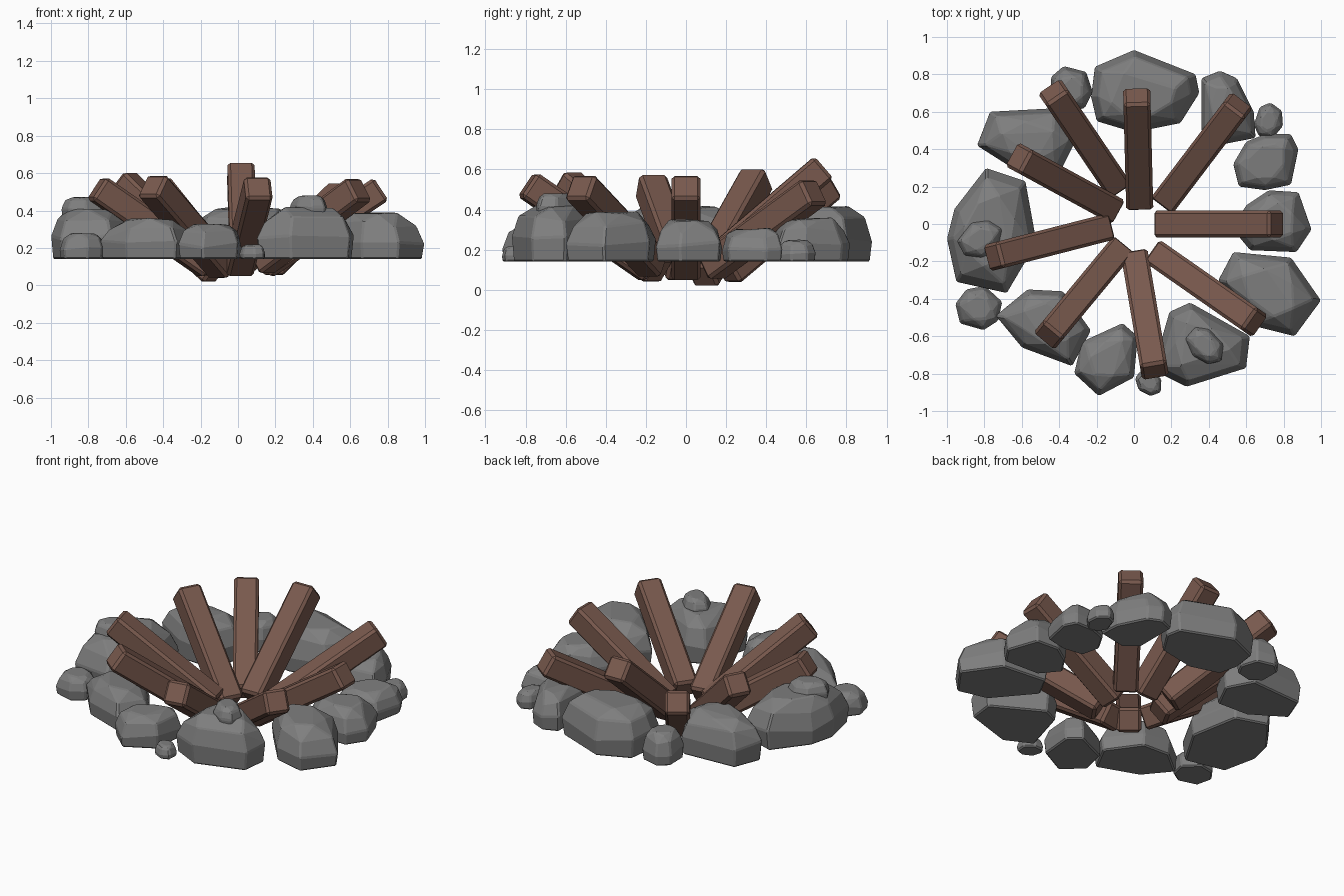
import bpy, bmesh, math, random
from mathutils import Vector, Matrix

random.seed(4)
if "Cube" in bpy.data.objects:
    bpy.data.objects.remove(bpy.data.objects["Cube"], do_unlink=True)


def material(name, color):
    mat = bpy.data.materials.new(name)
    mat.use_nodes = True
    mat.diffuse_color = color
    bsdf = mat.node_tree.nodes["Principled BSDF"]
    bsdf.inputs["Base Color"].default_value = color
    bsdf.inputs["Roughness"].default_value = 0.9
    return mat


stone_grey = material("stone grey", (0.21, 0.21, 0.21, 1))
wood_brown = material("wood brown", (0.19, 0.1, 0.075, 1))


def finish(name, bm, mat, chamfer):
    """Turn a bmesh into a flat shaded object with chamfered edges."""
    bmesh.ops.recalc_face_normals(bm, faces=bm.faces)
    mesh = bpy.data.meshes.new(name)
    bm.to_mesh(mesh)
    bm.free()
    mesh.materials.append(mat)
    obj = bpy.data.objects.new(name, mesh)
    bpy.context.collection.objects.link(obj)
    bevel = obj.modifiers.new("chamfer", 'BEVEL')
    bevel.width = chamfer
    bevel.segments = 1
    bevel.limit_method = 'ANGLE'
    bevel.angle_limit = math.radians(25)
    return obj


def log(name, inner, outer, size=0.145):
    """Square beam between the centres of its two end faces."""
    a, b = Vector(inner), Vector(outer)
    axis = b - a
    place = (Matrix.Translation((a + b) / 2)
             @ axis.to_track_quat('X', 'Z').to_matrix().to_4x4()
             @ Matrix.Diagonal((axis.length, size, size, 1)))
    bm = bmesh.new()
    bmesh.ops.create_cube(bm, size=1, matrix=place)
    finish(name, bm, wood_brown, 0.016)


def oval(cx, cy, a, b, turn=0, sides=7):
    """Uneven oval outline for the small stones."""
    t = math.radians(turn)
    points = []
    for i in range(sides):
        w = math.tau * (i + random.uniform(-0.15, 0.15)) / sides
        x, y = a * math.cos(w), b * math.sin(w)
        points.append((cx + x * math.cos(t) - y * math.sin(t),
                       cy + x * math.sin(t) + y * math.cos(t)))
    return points


GROUND = 0.14


def stone(name, outline, top, base=GROUND):
    """Faceted boulder: convex hull of shrinking copies of its outline."""
    points = [Vector(p) for p in outline]
    middle = sum(points, Vector((0, 0))) / len(points)
    between = [(p + q) / 2 for p, q in zip(points, points[1:] + points[:1])]
    height = top - base
    # outline, scale, level and unevenness of each ring
    rings = [(points, 0.95, 0, 0), (points, 1, 0.4, 0.08),
             (points, 0.85, 0.75, 0.07), (between, 0.62, 0.96, 0.04)]
    bm = bmesh.new()
    for ring, scale, level, rough in rings:
        for p in ring:
            x, y = middle + (p - middle) * scale
            z = base + height * (level + random.uniform(-rough, rough))
            bm.verts.new((x, y, z))
    hull = bmesh.ops.convex_hull(bm, input=bm.verts)
    spare = {v for v in hull["geom_interior"] + hull["geom_unused"]
             if isinstance(v, bmesh.types.BMVert)}
    bmesh.ops.delete(bm, geom=list(spare), context='VERTS')
    bmesh.ops.dissolve_limit(bm, angle_limit=math.radians(9),
                             verts=bm.verts, edges=bm.edges)
    finish(name, bm, stone_grey, 0.008)


# Logs fanning outward and upward
log("left_log", (0.14, 0, 0.1), (0.765, 0, 0.515))
log("back_left_log", (0.165, 0.12, 0.11), (0.56, 0.64, 0.49))
log("back_log", (0.03, 0.113, 0.12), (0.015, 0.687, 0.61))
log("back_right_log", (-0.09, 0.2, 0.09), (-0.435, 0.71, 0.52))
log("right_back_log", (-0.115, 0.08, 0.065), (-0.62, 0.355, 0.555))
log("right_log", (-0.15, -0.02, 0.1), (-0.755, -0.175, 0.52))
log("front_right_log", (-0.075, -0.135, 0.09), (-0.46, -0.6, 0.535))
log("front_log", (0.005, -0.175, 0.1), (0.11, -0.79, 0.525))
log("front_left_log", (0.12, -0.16, 0.12), (0.65, -0.53, 0.515))

# Large stones of the ring
stone("back_stone", [(-0.21, 0.84), (0, 0.93), (0.33, 0.8), (0.35, 0.7),
                     (0.25, 0.54), (0, 0.49), (-0.2, 0.55), (-0.23, 0.68)], 0.42)
stone("back_left_stone", [(0.36, 0.78), (0.46, 0.82), (0.55, 0.78), (0.64, 0.6),
                          (0.65, 0.46), (0.45, 0.42), (0.36, 0.5)], 0.36)
stone("left_back_stone", [(0.53, 0.32), (0.6, 0.44), (0.7, 0.48), (0.84, 0.48),
                          (0.88, 0.4), (0.84, 0.21), (0.7, 0.18), (0.56, 0.2)], 0.31)
stone("left_stone", [(0.52, -0.02), (0.6, 0.1), (0.72, 0.18), (0.88, 0.17),
                     (0.95, -0.03), (0.87, -0.15), (0.62, -0.14)], 0.35)
stone("left_front_stone", [(0.53, -0.15), (0.84, -0.18), (1, -0.41),
                           (0.86, -0.6), (0.66, -0.55), (0.45, -0.3)], 0.39)
stone("front_left_stone", [(0.19, -0.47), (0.3, -0.42), (0.62, -0.6), (0.6, -0.77),
                           (0.28, -0.87), (0.1, -0.78)], 0.42)
stone("front_stone", [(-0.32, -0.8), (-0.28, -0.63), (-0.06, -0.53), (0.02, -0.6),
                      (0, -0.82), (-0.19, -0.92)], 0.33)
stone("front_right_stone", [(-0.74, -0.49), (-0.57, -0.35), (-0.38, -0.36),
                            (-0.23, -0.57), (-0.33, -0.76), (-0.6, -0.66)], 0.36)
stone("right_stone", [(-0.96, 0.08), (-0.79, 0.3), (-0.58, 0.23), (-0.52, -0.1),
                      (-0.68, -0.37), (-0.95, -0.31), (-1, -0.08)], 0.42)
stone("right_back_stone", [(-0.84, 0.42), (-0.77, 0.6), (-0.4, 0.62), (-0.31, 0.45),
                           (-0.4, 0.27), (-0.62, 0.28)], 0.41)

# Small stones filling the gaps and resting on top
stone("back_right_small_stone", oval(-0.34, 0.72, 0.12, 0.13), 0.33)
stone("left_back_small_stone", oval(0.72, 0.55, 0.1, 0.08, 80), 0.25)
stone("front_small_stone", oval(0.08, -0.85, 0.08, 0.065, -35), 0.22)
stone("right_front_small_stone", oval(-0.83, -0.45, 0.13, 0.12, 20), 0.28)
stone("front_top_stone", oval(0.38, -0.65, 0.12, 0.085, -40), 0.485, 0.37)
stone("right_top_stone", oval(-0.82, -0.08, 0.13, 0.1, 20), 0.475, 0.36)
